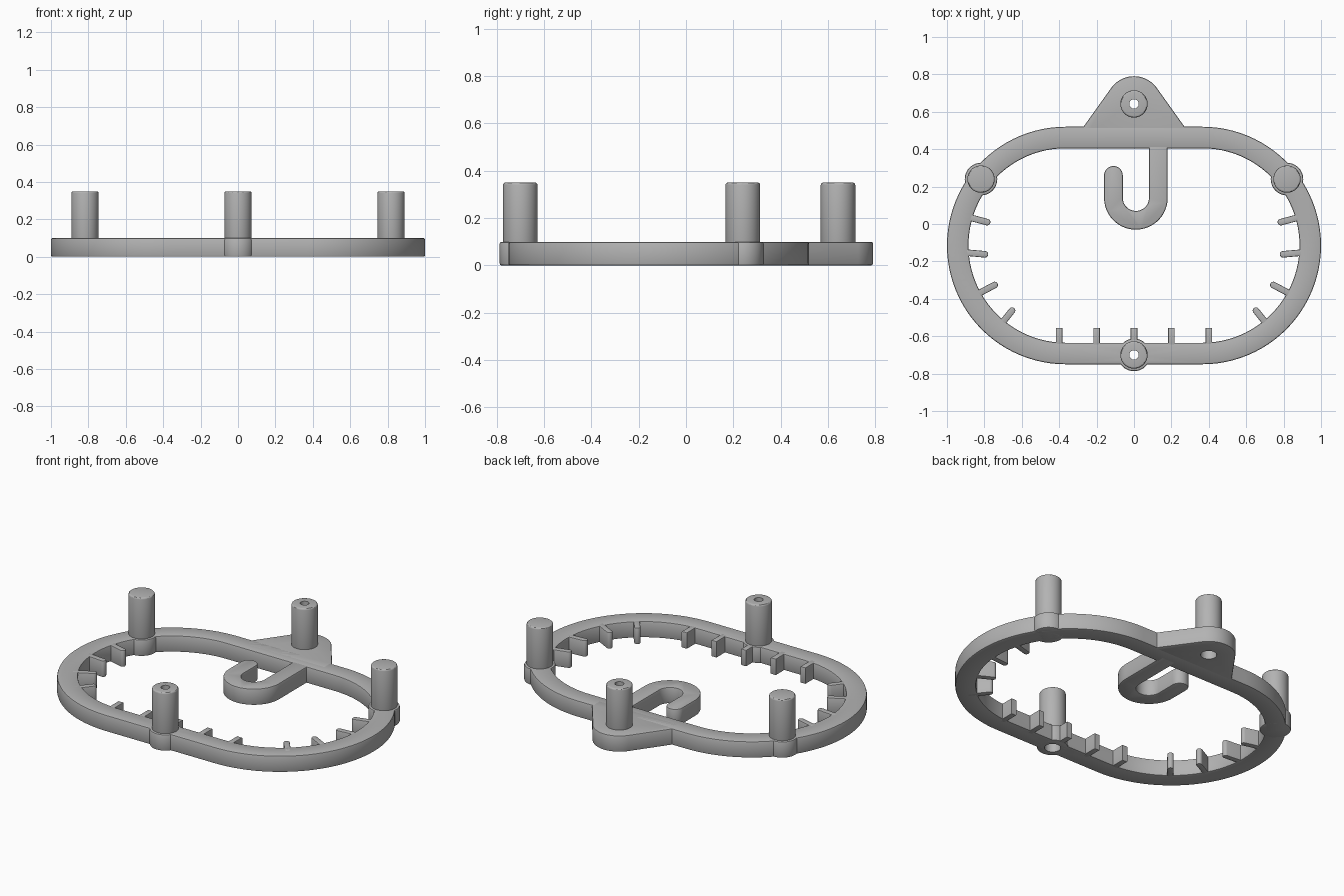
import bpy, bmesh
from math import radians, cos, sin, pi, hypot, atan2

cube = bpy.data.objects.get("Cube")
if cube:
    bpy.data.objects.remove(cube, do_unlink=True)

gray = bpy.data.materials.new("plain gray")
gray.use_nodes = True
gray.diffuse_color = (0.45, 0.45, 0.45, 1)
gray.node_tree.nodes["Principled BSDF"].inputs["Base Color"].default_value = gray.diffuse_color

H = 0.1        # plate thickness
EDGE = 0.008   # softened rims
CY = -0.115    # centre line of the frame


def arc(cx, cy, r, a, b, n=32):
    """Points along an arc, angles in degrees."""
    return [(cx + r * cos(radians(a + (b - a) * i / n)),
             cy + r * sin(radians(a + (b - a) * i / n))) for i in range(n + 1)]


def circle(cx, cy, r, n=48):
    return arc(cx, cy, r, 0, 360, n)[:-1]


def stadium(r):
    return arc(0.365, CY, r, -90, 90, 48) + arc(-0.365, CY, r, 90, 270, 48)


def prism(name, outline, z0=0, z1=H, rim=EDGE, inner=None, segments=2):
    """Upright prism with softened rims, optionally with an open middle."""
    bm = bmesh.new()
    loops = [outline] + ([inner] if inner else [])
    low = [[bm.verts.new((x, y, z0)) for x, y in l] for l in loops]
    top = [[bm.verts.new((x, y, z1)) for x, y in l] for l in loops]
    n = len(outline)
    for a, b in zip(low, top):
        for i in range(n):
            j = (i + 1) % n
            bm.faces.new((a[i], a[j], b[j], b[i]))
    for level in (low, top):
        if inner:
            for i in range(n):
                j = (i + 1) % n
                bm.faces.new((level[0][i], level[0][j], level[1][j], level[1][i]))
        else:
            bm.faces.new(level[0])
    bmesh.ops.recalc_face_normals(bm, faces=bm.faces)
    if rim:
        rims = [e for e in bm.edges
                if sorted(abs(f.normal.z) > 0.5 for f in e.link_faces) == [False, True]]
        bmesh.ops.bevel(bm, geom=rims, offset=rim, segments=segments,
                        profile=0.5, affect='EDGES')
    mesh = bpy.data.meshes.new(name)
    bm.to_mesh(mesh)
    bm.free()
    mesh.materials.append(gray)
    obj = bpy.data.objects.new(name, mesh)
    bpy.context.collection.objects.link(obj)
    return obj


def activate(obj):
    bpy.ops.object.select_all(action='DESELECT')
    obj.select_set(True)
    bpy.context.view_layer.objects.active = obj


def drill(objs, cutter):
    for obj in objs:
        mod = obj.modifiers.new("hole", 'BOOLEAN')
        mod.operation, mod.solver, mod.object = 'DIFFERENCE', 'EXACT', cutter
        activate(obj)
        bpy.ops.object.modifier_apply(modifier=mod.name)


def capsule(x0, y0, x1, y1, r):
    """Outline of a bar with a round tip at the first point."""
    a = atan2(y1 - y0, x1 - x0)
    dx, dy = -sin(a) * r, cos(a) * r
    deg = a * 180 / pi
    return arc(x0, y0, r, deg + 90, deg + 270, 10) + [(x1 - dx, y1 - dy), (x1 + dx, y1 + dy)]


parts = []

# Oval frame
frame = prism("oval_frame", stadium(0.635), inner=stadium(0.52))
parts.append(frame)

# Hanging tab, tapering from the frame to a round end
hanger = prism("hanger_tab", [(-0.27, 0.45), (0.27, 0.45), (0.27, 0.52)]
               + arc(0, 0.64, 0.15, 35.4, 144.6) + [(-0.27, 0.52)])
parts.append(hanger)

# J-shaped hook
parts.append(prism("hook", [(0.18, 0.46), (0.08, 0.46)]
                   + arc(0.01, 0.14, 0.07, 0, -180)
                   + arc(-0.11, 0.26, 0.05, 0, 180, 20)
                   + arc(0.01, 0.14, 0.17, 180, 360, 40)))

# Pegs and their bosses
pegs = {}
for label, x, y in (("left", 0.818, 0.24), ("right", -0.818, 0.24),
                    ("front", 0, -0.7), ("back", 0, 0.642)):
    peg = prism(label + "_peg", circle(x, y, 0.073), H - 0.02, 0.35, rim=0.01, segments=3)
    pegs[label] = [peg]
    if label != "back":
        pegs[label].append(prism(label + "_boss", circle(x, y, 0.087)))
    parts += pegs[label]

# Screw holes through the front and back pegs, wider underneath
for y, objs in ((-0.7, pegs["front"] + [frame]), (0.642, pegs["back"] + [hanger])):
    for r, z0, z1 in ((0.025, -0.05, 0.4), (0.045, -0.05, 0.05)):
        cutter = prism("hole_cutter", circle(0, y, r, 32), z0, z1, rim=0)
        cutter.hide_render = True
        drill(objs, cutter)
        bpy.data.objects.remove(cutter, do_unlink=True)

# Straight teeth along the front
W = 0.0175
for i in range(-2, 3):
    x = i * 0.2
    parts.append(prism("front_tooth", [(x - W, -0.66), (x + W, -0.66),
                                       (x + W, -0.555), (x - W, -0.555)], rim=0.005))

# Round-tipped teeth around both ends
for side, s in (("left", 1), ("right", -1)):
    for x0, y0, x1, y1 in ((0.785, 0.01, 0.89, 0.038), (0.797, -0.162, 0.91, -0.152),
                           (0.745, -0.326, 0.85, -0.382), (0.652, -0.463, 0.73, -0.56)):
        parts.append(prism(side + "_tooth", capsule(s * x0, y0, s * x1, y1, W), rim=0.005))

for obj in parts:
    activate(obj)
    bpy.ops.object.shade_smooth_by_angle(angle=radians(30))
